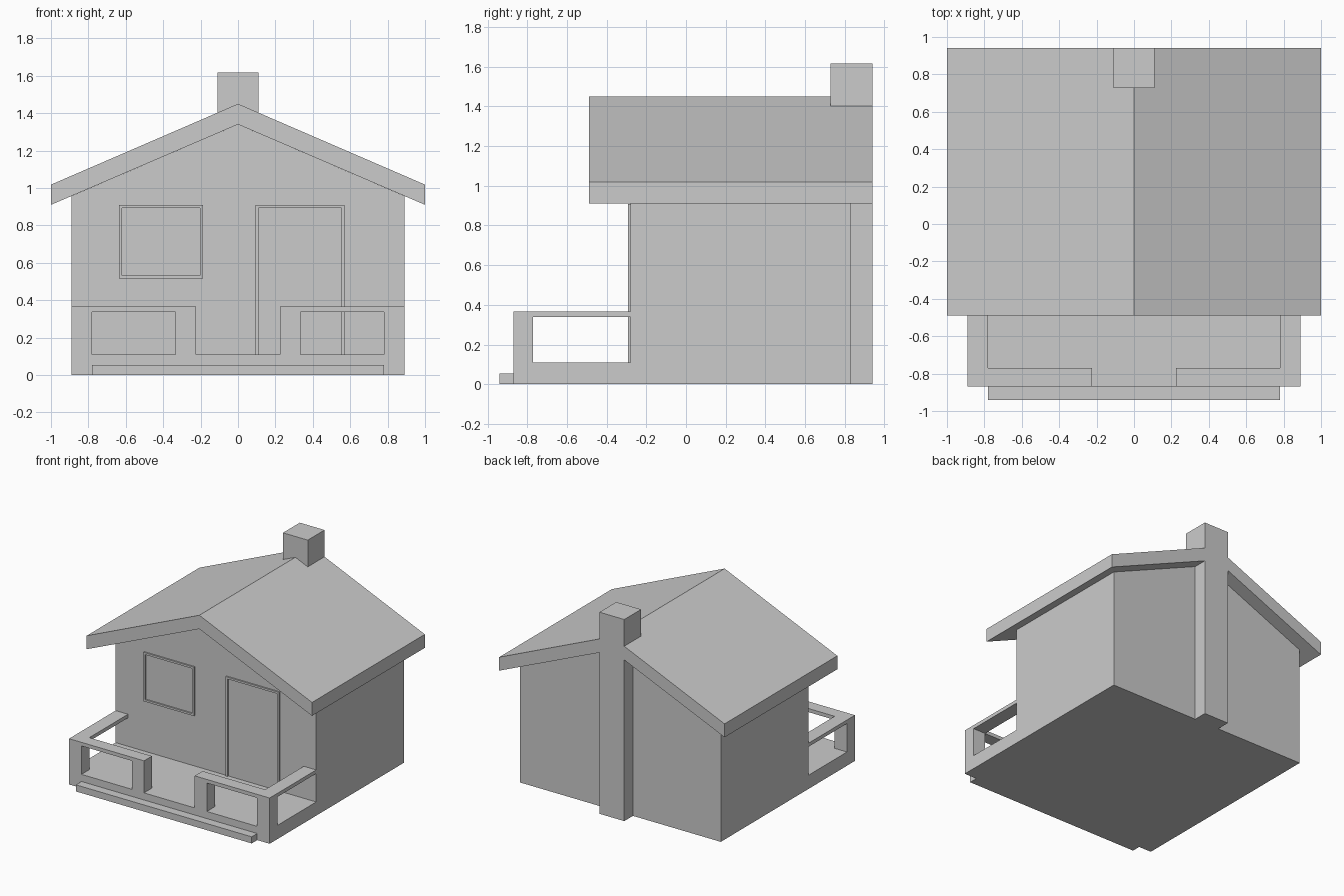
import bpy, bmesh
from mathutils import Vector

if "Cube" in bpy.data.objects:
    bpy.data.objects.remove(bpy.data.objects["Cube"])


def prism(name, pts, axis, a, b):
    """Extrude a closed 2D profile along x (y,z pts), y (x,z pts) or z (x,y pts)."""
    place = {'x': lambda u, v: (a, u, v),
             'y': lambda u, v: (u, a, v),
             'z': lambda u, v: (u, v, a)}[axis]
    step = Vector([(b - a) if axis == k else 0 for k in 'xyz'])
    bm = bmesh.new()
    face = bm.faces.new([bm.verts.new(place(u, v)) for u, v in pts])
    ext = bmesh.ops.extrude_face_region(bm, geom=[face], use_keep_orig=True)
    moved = [g for g in ext['geom'] if isinstance(g, bmesh.types.BMVert)]
    bmesh.ops.translate(bm, verts=moved, vec=step)
    bmesh.ops.recalc_face_normals(bm, faces=bm.faces)
    mesh = bpy.data.meshes.new(name)
    bm.to_mesh(mesh)
    bm.free()
    ob = bpy.data.objects.new(name, mesh)
    bpy.context.collection.objects.link(ob)
    return ob


def box(name, x0, x1, y0, y1, z0, z1):
    return prism(name, [(x0, y0), (x1, y0), (x1, y1), (x0, y1)], 'z', z0, z1)


def mirrored(ob):
    ob.modifiers.new("mirror", 'MIRROR').use_axis[0] = True
    return ob


W = 0.89                        # half width of walls and porch
FRONT, BACK = -0.28, 0.83       # wall planes
PORCH, REAR = -0.87, 0.94
FLOOR, RAIL = 0.11, 0.367

# Gabled house body
prism("house_walls", [(-W, 0), (W, 0), (W, 0.957), (0, 1.34), (-W, 0.957)],
      'y', FRONT, BACK)

# Folded slab roof
prism("roof", [(-1, 0.91), (0, 1.34), (1, 0.91), (1, 1.018), (0, 1.45), (-1, 1.018)],
      'y', -0.49, REAR)

# Chimney: flue up the back wall, wider stack above the ridge
prism("chimney", [(BACK, 0), (REAR, 0), (REAR, 1.617), (0.727, 1.617),
                  (0.727, 1.395), (BACK, 1.395)], 'x', -0.11, 0.11)

# Porch deck and front step
box("porch_floor", -W, W, PORCH, FRONT, 0, FLOOR)
box("front_step", -0.78, 0.78, -0.94, PORCH, 0, 0.053)

# Porch railing: L-shaped handrail on posts, both sides
mirrored(prism("handrail", [(0.225, PORCH), (W, PORCH), (W, FRONT), (0.78, FRONT),
                            (0.78, -0.77), (0.225, -0.77)], 'z', 0.338, RAIL))
mirrored(box("corner_post", 0.78, W, PORCH, -0.77, FLOOR, 0.338))
mirrored(box("entry_post", 0.225, 0.333, PORCH, -0.77, FLOOR, 0.338))


# Thin raised trim around the window and the door
def trim(name, x0, x1, z0, z1, sill):
    t = 0.016
    if sill:
        pts = [(x0, z0), (x1, z0), (x1, z0 + t), (x0, z0 + t)]
        prism(name + "_sill", pts, 'y', FRONT - 0.012, FRONT)
        z0 += t
    arch = [(x0, z0), (x0 + t, z0), (x0 + t, z1 - t), (x1 - t, z1 - t),
            (x1 - t, z0), (x1, z0), (x1, z1), (x0, z1)]
    prism(name + "_frame", arch, 'y', FRONT - 0.012, FRONT)


trim("window", -0.635, -0.187, 0.515, 0.908, True)
trim("door", 0.094, 0.57, FLOOR, 0.908, False)
